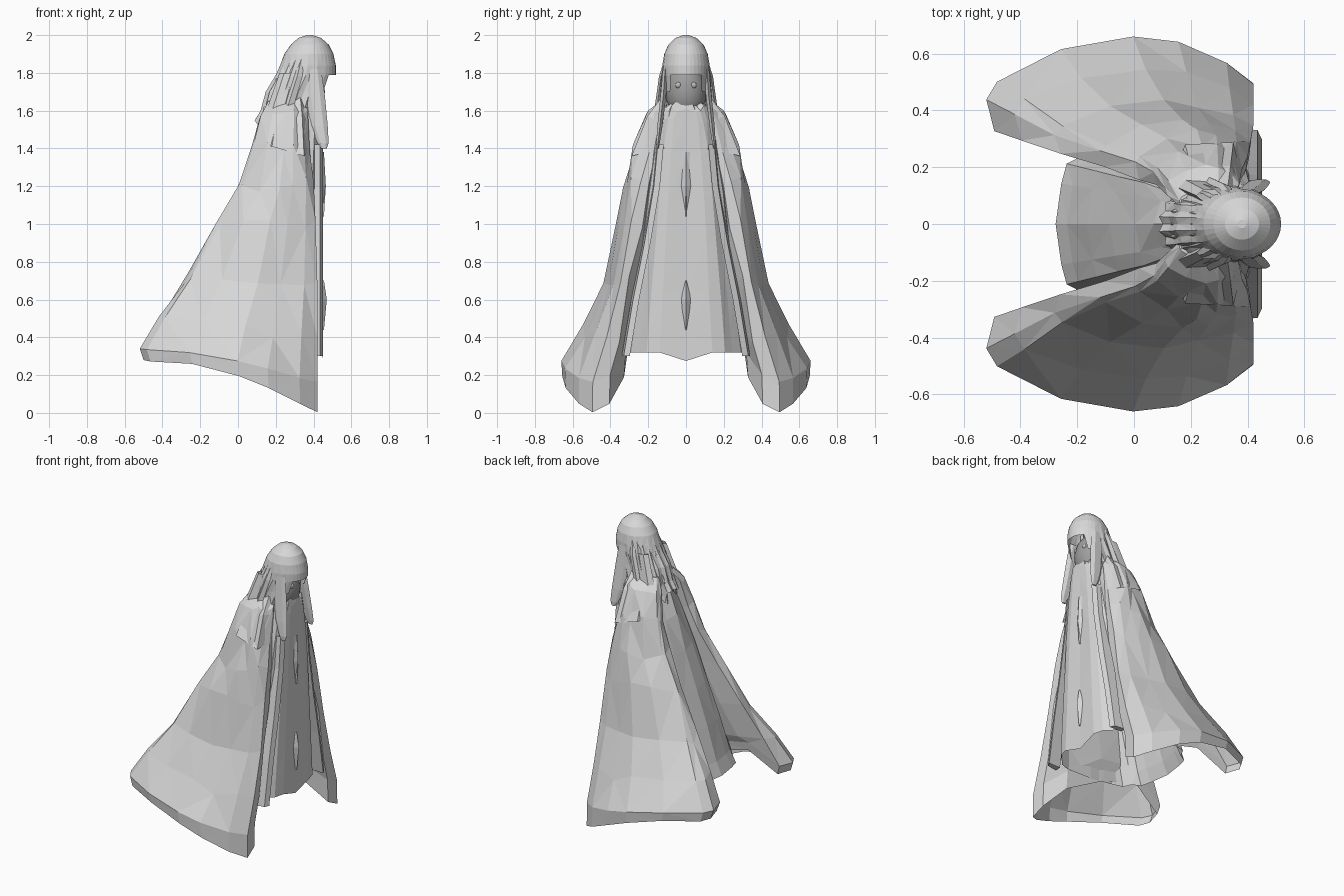
import bpy, bmesh, math, random
from mathutils import Vector

random.seed(4)
if "Cube" in bpy.data.objects:
    bpy.data.objects.remove(bpy.data.objects["Cube"], do_unlink=True)


def material(name, value):
    m = bpy.data.materials.new(name)
    m.use_nodes = True
    m.diffuse_color = (value, value, value, 1)
    m.node_tree.nodes["Principled BSDF"].inputs["Base Color"].default_value = m.diffuse_color
    return m


CLOTH = material("pale grey", 0.68)
SHADE = material("shadow grey", 0.34)
EYE = material("eye grey", 0.5)


def finish(name, bm, mat=CLOTH):
    bmesh.ops.recalc_face_normals(bm, faces=bm.faces)
    mesh = bpy.data.meshes.new(name)
    bm.to_mesh(mesh)
    bm.free()
    mesh.materials.append(mat)
    obj = bpy.data.objects.new(name, mesh)
    bpy.context.collection.objects.link(obj)
    return obj


def loft(name, rings, keep=lambda row, col: True, cap_end=True):
    """Skin a list of closed rings, optionally leaving openings."""
    bm = bmesh.new()
    grid = [[bm.verts.new(p) for p in ring] for ring in rings]
    n = len(grid[0])
    for r in range(len(grid) - 1):
        for c in range(n):
            if keep(r, c):
                d = (c + 1) % n
                bm.faces.new((grid[r][c], grid[r][d], grid[r + 1][d], grid[r + 1][c]))
    if cap_end:
        bm.faces.new(grid[-1])
    bmesh.ops.triangulate(bm, faces=bm.faces)
    return finish(name, bm)


def jitter(amount):
    return random.uniform(-amount, amount)


def rounded(value, power):
    return math.copysign(abs(value) ** power, value)


# Robe: boxy tapering tube with a few soft folds, open at the hem
ROBE = [(0.32, 0.31, 0.45, -0.25), (0.45, 0.295, 0.45, -0.21), (0.65, 0.27, 0.45, -0.14),
        (0.9, 0.24, 0.45, -0.06), (1.15, 0.21, 0.45, 0.03), (1.38, 0.175, 0.45, 0.1),
        (1.55, 0.14, 0.45, 0.16), (1.61, 0.115, 0.45, 0.18), (1.65, 0.06, 0.44, 0.2)]
rings = []
for z, w, front, back in ROBE:
    ring = []
    for i in range(24):
        a = math.tau * i / 24
        behind = math.cos(a) < -0.1
        fold = (0.012 if i % 3 else -0.014) * min(1, (1.7 - z) * 2) * (1 if behind else 0.4)
        x = (front + back) / 2 + ((front - back) / 2 + fold) * rounded(math.cos(a), 0.5)
        y = (w + fold) * rounded(math.sin(a), 0.6)
        hem = (-0.045 if i == 0 else 0.03 * behind) if z < 0.4 else jitter(0.02)
        ring.append((x - 0.04 * (i == 12), y, z + hem))
    rings.append(ring)
loft("robe", rings)

# Sleeves: great hanging bells, low at the front and swept to the back
LOOP = [(1, 0.55), (0.9, 0.75), (0.72, 0.95), (0.55, 1), (0.28, 0.88), (0.04, 0.57), (0, 0.4),
        (0.03, 0.1), (0.25, 0), (0.55, 0.02), (0.85, 0.08), (0.99, 0.3)]
# back z, front z, back x, front x, inner y, outer y
SLEEVE = [(0.28, -0.01, -0.5, 0.42, 0.3, 0.655), (0.34, 0.15, -0.52, 0.42, 0.29, 0.66),
          (0.5, 0.4, -0.42, 0.42, 0.27, 0.55), (0.72, 0.7, -0.28, 0.42, 0.23, 0.43),
          (0.98, 1.0, -0.12, 0.41, 0.18, 0.365), (1.2, 1.22, 0.005, 0.4, 0.14, 0.325),
          (1.4, 1.4, 0.07, 0.38, 0.11, 0.28), (1.57, 1.57, 0.11, 0.37, 0.08, 0.2),
          (1.65, 1.66, 0.16, 0.35, 0.05, 0.13)]
sleeve_rings = []
for k, (zb, zf, xb, xf, yi, yo) in enumerate(SLEEVE):
    ring = []
    for u, v in LOOP:
        j = 0.012 * (1 < k < 8)
        rise = 0.15 * (1 - v) ** 3 * (k < 2) + (0.3, 0.16, 0)[min(k, 2)] * u * (1 - u)
        ring.append((xb + (xf - xb) * u, yi + (yo - yi) * v + jitter(j),
                     zb + (zf - zb) * u + rise * min(1, u * 4) + jitter(j * 3)))
    sleeve_rings.append(ring)

# Shoulder caps: small flared plates lying over the sleeves
CAP = [[(0.24, 0.13, 1.66), (0.33, 0.13, 1.67), (0.36, 0.1, 1.63), (0.22, 0.09, 1.63)],
       [(0.2, 0.205, 1.54), (0.34, 0.205, 1.57), (0.37, 0.15, 1.55), (0.18, 0.14, 1.52)],
       [(0.18, 0.28, 1.41), (0.35, 0.288, 1.36), (0.37, 0.2, 1.38), (0.15, 0.2, 1.42)]]


def strand(path, count=6, flat=0.35):
    """Flattened strand through (z, x, y, radius) points."""
    angles = [math.tau * i / count for i in range(count)]
    return [[(x + r * math.cos(a), y + flat * r * math.sin(a), z) for a in angles]
            for z, x, y, r in path]


# Locks framing the face, and longer ones falling behind the shoulders
FRONT_LOCK = strand([(1.82, 0.40, 0.11, 0.04), (1.68, 0.41, 0.12, 0.05), (1.52, 0.43, 0.138, 0.045),
                     (1.43, 0.45, 0.148, 0.03), (1.4, 0.455, 0.15, 0.015)])
BACK_DRAPE = strand([(1.8, 0.27, 0.1, 0.05), (1.6, 0.21, 0.13, 0.06), (1.42, 0.15, 0.15, 0.06),
                     (1.3, 0.12, 0.16, 0.05), (1.25, 0.11, 0.16, 0.025)], flat=0.5)

# Robe edges: long folds running down beside the front panel
FOLD = [(1.42, 0.42, 0.13), (1.2, 0.42, 0.15), (0.9, 0.42, 0.2), (0.6, 0.42, 0.26), (0.3, 0.42, 0.31)]
fold_rings = [[(x + 0.03, y - 0.012, z), (x + 0.015, y + 0.02, z), (x - 0.06, y + 0.03, z),
               (x - 0.06, y - 0.01, z)] for z, x, y in FOLD]

PAIRS = {"sleeve": sleeve_rings, "shoulder_cap": CAP, "front_lock": FRONT_LOCK,
         "back_drape": BACK_DRAPE, "front_fold": fold_rings}
for label, side in (("left", 1), ("right", -1)):
    for part, shape in PAIRS.items():
        loft(label + "_" + part, [[(x, y * side, z) for x, y, z in ring] for ring in shape],
             cap_end=part != "shoulder_cap")

# Hair: dome with a face opening, spreading down the back in ragged ends
HAIR = [(1.5, 0.26, 0.165, 0.14), (1.6, 0.29, 0.165, 0.138), (1.7, 0.32, 0.17, 0.13),
        (1.79, 0.36, 0.158, 0.126), (1.84, 0.37, 0.148, 0.124), (1.9, 0.375, 0.13, 0.115),
        (1.95, 0.38, 0.1, 0.093), (1.985, 0.38, 0.06, 0.055), (2.0, 0.38, 0.015, 0.015)]
N = 36
hair_rings = []
for k, (z, cx, rx, ry) in enumerate(HAIR):
    ring = []
    for i in range(N):
        a = math.tau * i / N
        s = 1 + (0.06 if i % 2 else -0.04) * max(0, 5 - k) / 5 * (math.cos(a) < 0.5)
        ragged = jitter(0.06) if k == 0 else 0
        ring.append((cx + rx * s * math.cos(a), ry * s * math.sin(a), z + ragged))
    hair_rings.append(ring)
loft("hair", hair_rings,
     keep=lambda r, c: r > 2 or min(c, N - 1 - c) >= (4 if r == 2 else 5))

# Loose locks down the back of the head, clinging near the crown
for i in range(11):
    a = math.pi + (i - 5) * 0.27
    out = Vector((math.cos(a), math.sin(a), 0))
    side = Vector((-out.y, out.x, 0))
    low = 1.46 + jitter(0.08)
    lock = []
    for z, cx, r, w in ((1.92, 0.37, 0.095, 0.01), (1.78, 0.345, 0.13, 0.024),
                        (1.62, 0.3, 0.15, 0.028), (low, 0.27, 0.16, 0.008)):
        c = Vector((cx, 0, z)) + out * r
        lock.append([c + side * w, c + out * w * 0.7, c - side * w, c - out * w])
    loft("back_lock_%d" % (i + 1), lock)


def ball(name, centre, radii, mat, seg):
    bm = bmesh.new()
    bmesh.ops.create_uvsphere(bm, u_segments=seg, v_segments=seg // 2, radius=1)
    for v in bm.verts:
        v.co = Vector(centre) + Vector([p * q for p, q in zip(v.co, radii)])
    obj = finish(name, bm, mat)
    obj.data.shade_smooth()


# Face in the hood of hair, with two round eyes
ball("face", (0.36, 0, 1.70), (0.1, 0.108, 0.15), SHADE, 20)
for label, side in (("left", 1), ("right", -1)):
    ball(label + "_eye", (0.444, 0.04 * side, 1.735), (0.012, 0.017, 0.017), EYE, 10)

# Centre crease: a short wedge at the chest and another near the hem
for name, crease in (("chest_crease", ((1.38, 0.04, 0.015), (1.2, 0.035, 0.025), (1.04, 0.004, 0.015))),
                     ("hem_crease", ((0.7, 0.004, 0.015), (0.6, 0.03, 0.03), (0.44, 0.004, 0.015)))):
    loft(name, [[(0.44, -w, z), (0.44 + d, 0, z), (0.44, w, z)] for z, w, d in crease])
